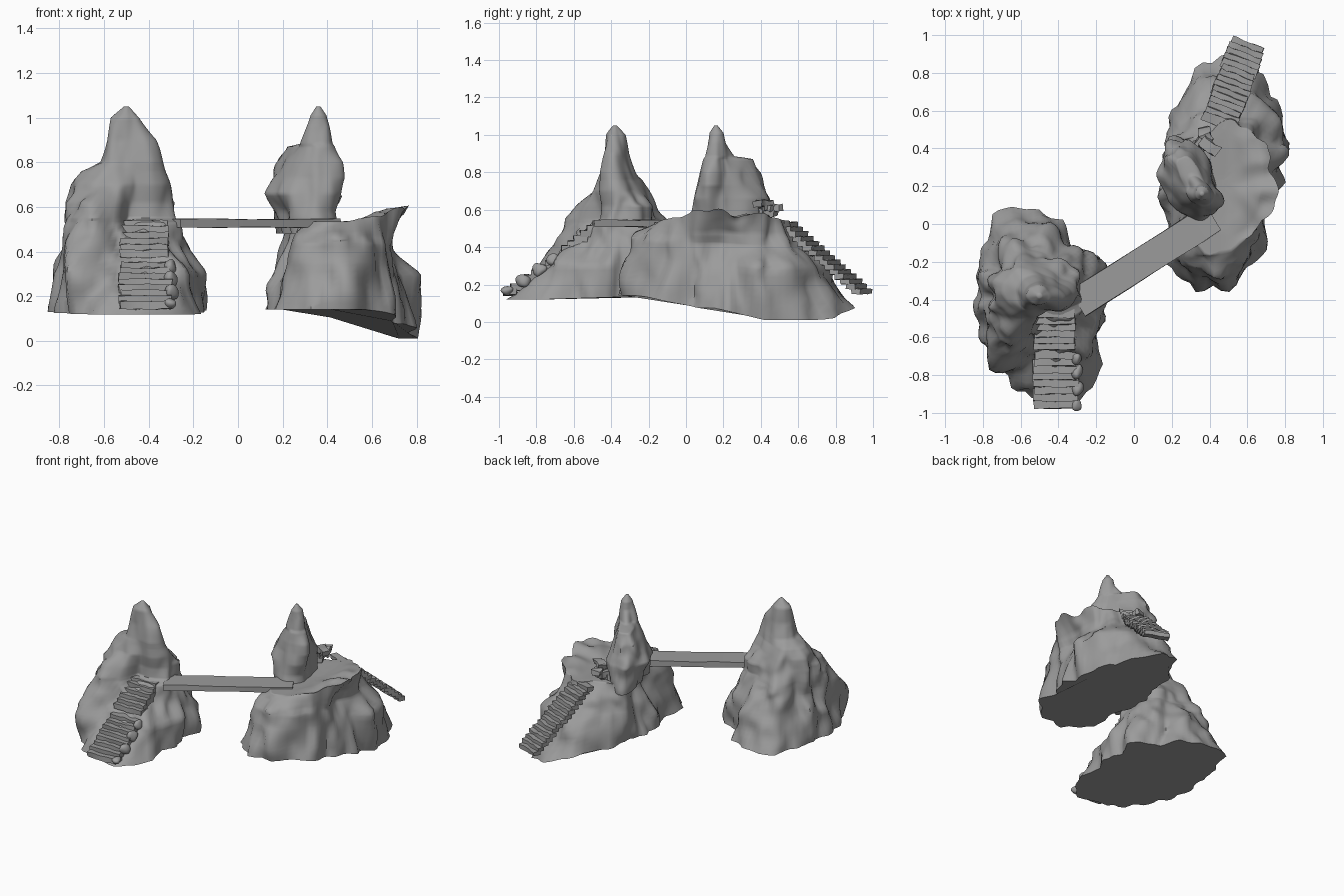
import bpy, bmesh, math, random
from mathutils import Vector, Matrix, noise

if "Cube" in bpy.data.objects:
    bpy.data.objects.remove(bpy.data.objects["Cube"])

random.seed(4)
stone = bpy.data.materials.new("grey stone")
stone.diffuse_color = (0.33, 0.33, 0.33, 1)
stone.use_nodes = True
stone.node_tree.nodes["Principled BSDF"].inputs["Base Color"].default_value = stone.diffuse_color


def finish(bm, name, angle=40):
    bmesh.ops.recalc_face_normals(bm, faces=bm.faces)
    me = bpy.data.meshes.new(name)
    bm.to_mesh(me)
    bm.free()
    me.materials.append(stone)
    ob = bpy.data.objects.new(name, me)
    bpy.context.collection.objects.link(ob)
    bpy.ops.object.select_all(action='DESELECT')
    ob.select_set(True)
    bpy.context.view_layer.objects.active = ob
    bpy.ops.object.shade_smooth_by_angle(angle=math.radians(angle))
    return ob


def spline(a, b, c, d, t):
    return b + 0.5 * t * (c - a + t * (2*a - 5*b + 4*c - d + t * (3*(b - c) + d - a)))


def loft_rock(name, centre, levels, shape=None, rough=0.1, segs=84, sub=7):
    """Loft rings of twelve radii (hundredths) through heights, with folds."""
    rows = []
    for i in range(len(levels) - 1):
        (z0, r0), (z1, r1) = levels[i], levels[i + 1]
        for s in range(sub):
            t = s / sub
            rows.append((z0 + (z1 - z0)*t, [p + (q - p)*t for p, q in zip(r0, r1)]))
    rows.append(levels[-1])
    bm = bmesh.new()
    rings = []
    for z, radii in rows:
        ring = []
        for k in range(segs):
            a = 2*math.pi*k/segs
            u = 12*k/segs
            j, t = int(u), u - int(u)
            r = spline(*[radii[(j + o) % 12] for o in (-1, 0, 1, 2)], t) / 100
            d = Vector((math.cos(a), math.sin(a), 0))
            p = Vector((centre[0], centre[1], z)) + d*r
            # long vertical folds plus smaller lumps
            n = noise.noise(Vector((p.x*9, p.y*9, z*3.5)))
            n += 0.4*noise.noise(Vector((p.x*17, p.y*17, z*8 + 5)))
            p += d * min(r, 0.3) * rough * n
            if shape:
                p.z = shape(p)
            ring.append(bm.verts.new(p))
        rings.append(ring)
    for lo, hi in zip(rings, rings[1:]):
        for k in range(segs):
            m = (k + 1) % segs
            bm.faces.new((lo[k], lo[m], hi[m], hi[k]))
    bm.faces.new(rings[0])
    bm.faces.new(rings[-1])
    return finish(bm, name, 60)


def step(bm, pos, yaw, size, jitter=0.004):
    """One rough stone slab, cut along its length and roughened."""
    n = 7
    ends = []
    for i in range(n):
        x = size[0] * (i/(n - 1) - 0.5)
        loop = []
        for y, z in ((-.5, -.5), (.5, -.5), (.5, .5), (-.5, .5)):
            q = Vector((x, y*size[1], z*size[2]))
            q += Vector([random.uniform(-jitter, jitter) for _ in range(3)])
            c, s = math.cos(yaw), math.sin(yaw)
            loop.append(bm.verts.new((pos[0] + q.x*c - q.y*s,
                                      pos[1] + q.x*s + q.y*c, pos[2] + q.z)))
        ends.append(loop)
    for a, b in zip(ends, ends[1:]):
        for k in range(4):
            bm.faces.new((a[k], a[(k+1) % 4], b[(k+1) % 4], b[k]))
    bm.faces.new(ends[0])
    bm.faces.new(ends[-1])


def stair(name, start, end, count, yaw, size):
    bm = bmesh.new()
    a, b = Vector(start), Vector(end)
    for i in range(count):
        w = size[0] + random.uniform(-.012, .012)
        step(bm, a.lerp(b, i/(count - 1)), yaw, (w, size[1], size[2]))
    return finish(bm, name, 30)


def boulders(name, spots):
    bm = bmesh.new()
    for x, y, z, sx, sy, sz in spots:
        m = Matrix.Translation((x, y, z)) @ Matrix.Diagonal((sx, sy, sz, 1))
        new = bmesh.ops.create_icosphere(bm, subdivisions=3, radius=1, matrix=m)["verts"]
        for v in new:
            v.co += 0.012*noise.noise_vector(v.co*18)
    return finish(bm, name)


def clamp(v):
    return max(0, min(1, v))


# left mountain: wide foot dipping to the front, landing, tall peak
def left_shape(p):
    return p.z - 0.02*clamp((0.3 - p.z)/0.17)*clamp((-p.y - 0.2)/0.6)


loft_rock("left_mountain", (-0.50, -0.38), [
    (0.138, (34, 38, 36, 47, 47, 37, 32, 33, 44, 56, 56, 36)),
    (0.30, (33, 35, 31, 40, 40, 34, 31, 32, 42, 34, 41, 34)),
    (0.45, (28, 28, 26, 31, 33, 28, 26, 31, 36, 18, 24, 26)),
    (0.53, (24, 25, 23, 24, 28, 27, 26, 30, 31, 9, 15, 22)),
    (0.55, (23, 25, 22, 23, 27, 27, 26, 30, 30, 8, 9, 14)),
    (0.62, (20, 25, 23, 19, 23, 26, 26, 28, 23, 10, 8, 13)),
    (0.70, (18, 16, 14, 14, 19, 24, 22, 20, 14, 11, 9, 14)),
    (0.76, (16, 13, 11, 11, 15, 20, 18, 15, 11, 9, 9, 13)),
    (0.80, (15, 12, 10, 10, 11, 13, 11, 11, 9, 8, 9, 13)),
    (0.90, (12, 9, 7, 7, 7, 8, 8, 8, 6, 6, 7, 10)),
    (1.00, (6, 5, 5, 5, 5, 6, 6, 5, 5, 5, 5, 6)),
    (1.05, (1,) * 12)], shape=left_shape, rough=0.22)


# right mountain: sloping foot, lumpy rim, walkable plateau
def right_shape(p):
    back = 0.5*clamp((p.y + 0.25)/0.3) + 0.5*clamp((p.y - 0.15)/0.27)
    foot = 0.14 - 0.13*clamp((p.x - 0.3)/0.42)*back
    low = clamp((0.54 - p.z)/0.42)
    rim = clamp((p.z - 0.47)/0.06) * clamp((p.x - 0.5)/0.26)
    return p.z + (foot - 0.12)*low + 0.06*rim*(1 + noise.noise(p*9))


loft_rock("right_mountain", (0.46, 0.22), [
    (0.12, (31, 37, 54, 66, 47, 33, 33, 35, 53, 57, 43, 32)),
    (0.33, (25, 41, 45, 51, 41, 31, 28, 28, 45, 55, 38, 27)),
    (0.43, (21, 27, 38, 39, 36, 29, 25, 25, 41, 51, 36, 24)),
    (0.48, (22, 26, 35, 34, 33, 28, 24, 24, 37, 46, 34, 25)),
    (0.535, (28, 30, 33, 31, 30, 28, 23, 23, 31, 38, 31, 28)),
    (0.535, (22, 24, 26, 24, 24, 23, 20, 19, 24, 29, 25, 22)),
    (0.525, (2,) * 12)], shape=right_shape, rough=0.2)

# right peak: steep spire with a lower shoulder behind
loft_rock("right_peak", (0.36, 0.16), [
    (0.48, (9, 9, 12, 22, 31, 20, 14, 15, 16, 15, 12, 10)),
    (0.58, (7, 8, 11, 21, 32, 22, 15, 14, 13, 12, 11, 9)),
    (0.66, (9, 9, 11, 21, 33, 25, 19, 14, 11, 11, 12, 11)),
    (0.73, (11, 9, 10, 17, 30, 22, 15, 11, 9, 10, 11, 12)),
    (0.80, (10, 8, 8, 14, 28, 17, 12, 9, 8, 9, 10, 11)),
    (0.87, (8, 6, 6, 9, 24, 11, 8, 7, 6, 7, 8, 8)),
    (0.885, (7, 6, 6, 7, 11, 8, 8, 7, 6, 6, 7, 7)),
    (0.96, (5.5, 5, 5, 5, 5, 5, 5.5, 5.5, 5, 5, 5, 5.5)),
    (1.01, (4,) * 12),
    (1.05, (1,) * 12)], rough=0.22)

# bridge: one long stone slab
bm = bmesh.new()
a, b = Vector((-0.30, -0.42)), Vector((0.42, 0.035))
run = b - a
mid = (a + b)/2
step(bm, (mid.x, mid.y, 0.527), math.atan2(run.y, run.x), (run.length, 0.16, 0.038), 0.003)
finish(bm, "bridge", 30)

# stairs: two short flights on the left, one long flight on the right
stair("left_lower_stair", (-0.415, -0.94, 0.16), (-0.415, -0.68, 0.335), 8, 0, (0.23, 0.07, 0.036))
stair("left_upper_stair", (-0.42, -0.63, 0.39), (-0.42, -0.46, 0.525), 6, 0, (0.22, 0.075, 0.034))
stair("right_stair", (0.455, 0.54, 0.52), (0.598, 0.94, 0.165), 15,
      math.atan2(-0.07, 0.18), (0.19, 0.05, 0.028))

# worn boulders edging the left stair
boulders("stair_boulders", [
    (-0.305, -0.955, 0.17, 0.03, 0.035, 0.03), (-0.30, -0.87, 0.22, 0.03, 0.04, 0.03),
    (-0.30, -0.78, 0.28, 0.03, 0.04, 0.035), (-0.30, -0.71, 0.33, 0.03, 0.035, 0.03)])

# broken shards behind the right peak, above the stair head
bm = bmesh.new()
for i in range(4):
    step(bm, (0.34 + 0.02*i, 0.41 + 0.025*(i % 3), 0.56 + 0.025*(i % 4)), 0.4 + i*0.7,
         (0.10, 0.06, 0.035), 0.008)
finish(bm, "loose_rocks", 30)
